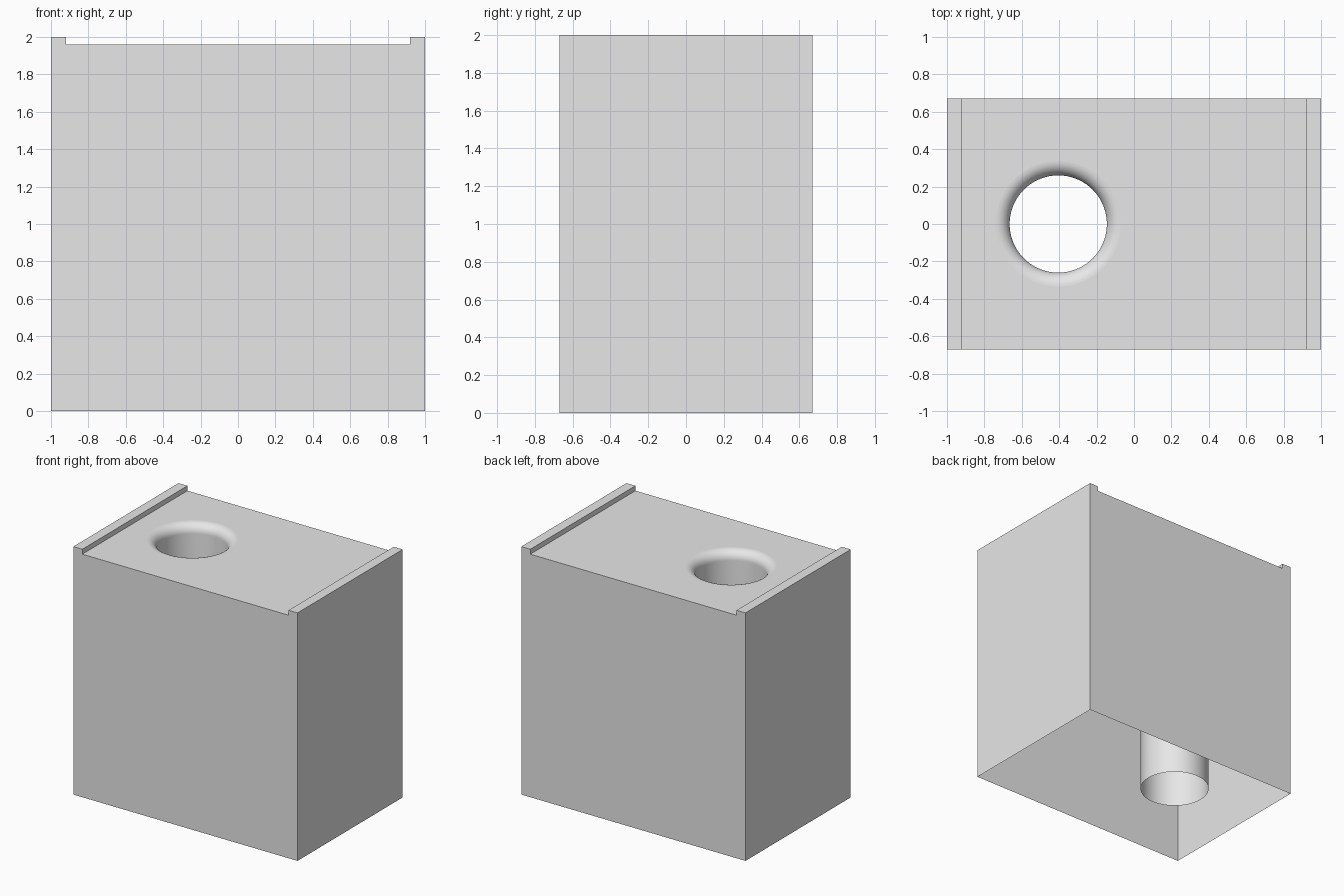
import bpy
import bmesh
from math import sin, cos, pi
from mathutils import Vector

if "Cube" in bpy.data.objects:
    bpy.data.objects.remove(bpy.data.objects["Cube"], do_unlink=True)

HALF_X, HALF_Y, TOP = 1.0, 0.67, 2.0
RAIL_X, DECK_Z = 0.92, 1.96            # inner side of the rails, deck height
HOLE_X, HOLE_R, LIP = -0.405, 0.26, 0.075
TUBE_END = 0.12

grey = bpy.data.materials.new("plain grey")
grey.use_nodes = True
colour = (0.8, 0.8, 0.8, 1)
grey.diffuse_color = colour
grey.node_tree.nodes["Principled BSDF"].inputs["Base Color"].default_value = colour

bm = bmesh.new()

# Front and back panels, stepped at the top for the two rails
half = [(HALF_X, 0), (HALF_X, TOP), (RAIL_X, TOP), (RAIL_X, DECK_Z)]
outline = half + [(-x, z) for x, z in reversed(half)]
front, back = ([bm.verts.new((x, y, z)) for x, z in outline]
               for y in (-HALF_Y, HALF_Y))
bm.faces.new(front)
bm.faces.new(back[::-1])

# Side walls and rails; the deck is filled later, the bottom stays open
for i in range(len(outline) - 1):
    if i != 3:
        bm.faces.new((front[i], front[i + 1], back[i + 1], back[i]))
deck_rim = []
for a, b in ((front[3], front[4]), (front[4], back[4]),
             (back[4], back[3]), (back[3], front[3])):
    deck_rim.append(bm.edges.get((a, b)) or bm.edges.new((a, b)))

# Thin tube with a rounded mouth, turned around the hole axis
steps = 10
path = [(HOLE_R + LIP * (1 - sin(t)), DECK_Z - LIP * (1 - cos(t)))
        for t in (pi / 2 * (1 - i / steps) for i in range(steps + 1))]
path = [(HOLE_R + LIP * (1 - cos(t)), DECK_Z - LIP * (1 - sin(t)))
        for t in (pi / 2 * (1 - i / steps) for i in range(steps + 1))]
path.append((HOLE_R, TUBE_END))
tube = [bm.verts.new((HOLE_X + r, 0, z)) for r, z in path]
tube_edges = [bm.edges.new(pair) for pair in zip(tube, tube[1:])]
old_faces = set(bm.faces)
bmesh.ops.spin(bm, geom=tube + tube_edges, cent=(HOLE_X, 0, 0), axis=(0, 0, 1),
               dvec=(0, 0, 0), angle=2 * pi, steps=72, use_duplicate=False)
for face in bm.faces:
    face.smooth = face not in old_faces
bmesh.ops.remove_doubles(bm, verts=bm.verts[:], dist=0.0001)

# Deck around the mouth of the tube
mouth = [e for e in bm.edges if e.is_boundary and all(
    abs(v.co.z - DECK_Z) < 0.001 and abs(v.co.x - HOLE_X) < 0.4
    and abs(v.co.y) < 0.4 for v in e.verts)]
filled = bmesh.ops.triangle_fill(bm, edges=deck_rim + mouth, use_beauty=True,
                                 normal=Vector((0, 0, 1)))
deck = [g for g in filled["geom"] if isinstance(g, bmesh.types.BMFace)]
for face in deck:
    face.smooth = False

# Turn all faces outward
bmesh.ops.recalc_face_normals(bm, faces=bm.faces[:])
bm.normal_update()
if sum(f.normal.z for f in deck) < 0:
    bmesh.ops.reverse_faces(bm, faces=bm.faces[:])

mesh = bpy.data.meshes.new("open_box_with_tube")
bm.to_mesh(mesh)
bm.free()
mesh.materials.append(grey)
bpy.context.collection.objects.link(bpy.data.objects.new("open_box_with_tube", mesh))
